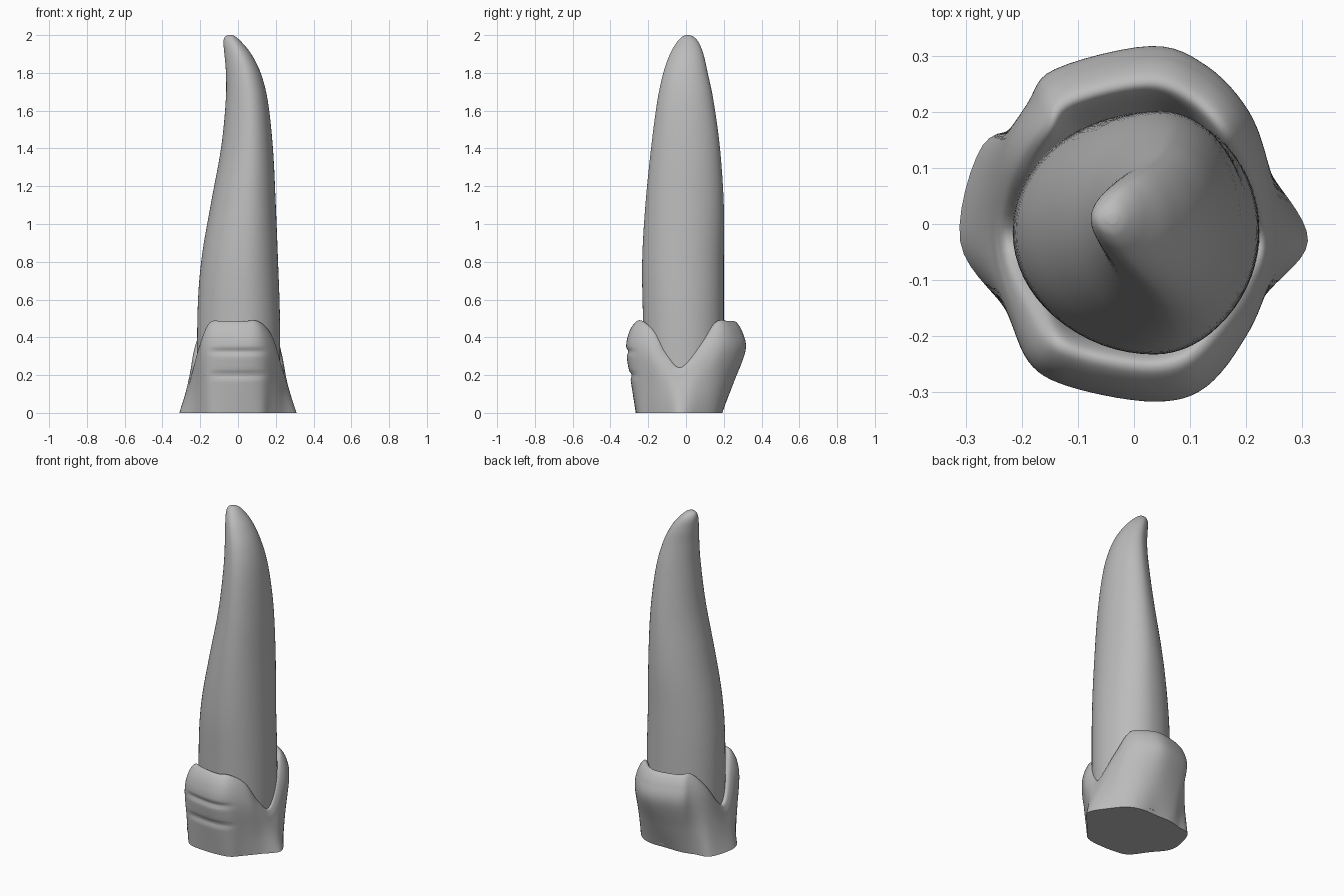
import bpy
import bmesh
from math import cos, sin, pi, exp, copysign
from mathutils import Vector

default = bpy.data.objects.get("Cube")
if default:
    bpy.data.objects.remove(default, do_unlink=True)


def make_material(name, color):
    mat = bpy.data.materials.new(name)
    mat.use_nodes = True
    mat.diffuse_color = color
    for node in mat.node_tree.nodes:
        if node.type == 'BSDF_PRINCIPLED':
            node.inputs["Base Color"].default_value = color
            node.inputs["Roughness"].default_value = 0.6
    return mat


def spline(points, steps, closed=False):
    """Smooth curve passing through every given point."""
    n = len(points)

    def get(i):
        return points[i % n] if closed else points[max(0, min(n - 1, i))]

    result = []
    for i in range(n if closed else n - 1):
        a, b, c, d = (get(i + k) for k in (-1, 0, 1, 2))
        for s in range(steps):
            t = s / steps
            m0, m1 = (c - a) / 2, (d - b) / 2
            result.append(b * (2*t**3 - 3*t**2 + 1) + m0 * (t**3 - 2*t**2 + t)
                          + c * (3*t**2 - 2*t**3) + m1 * (t**3 - t**2))
    if not closed:
        result.append(points[-1])
    return result


def loft(name, rings, material, angle):
    """Skin closed rings of equal size and cap both ends."""
    bm = bmesh.new()
    loops = [[bm.verts.new(p) for p in ring] for ring in rings]
    n = len(loops[0])
    for low, high in zip(loops, loops[1:]):
        for i in range(n):
            j = (i + 1) % n
            bm.faces.new((low[i], low[j], high[j], high[i]))
    bm.faces.new(loops[0][::-1])
    bm.faces.new(loops[-1])
    bmesh.ops.recalc_face_normals(bm, faces=bm.faces)
    mesh = bpy.data.meshes.new(name)
    bm.to_mesh(mesh)
    bm.free()
    obj = bpy.data.objects.new(name, mesh)
    bpy.context.collection.objects.link(obj)
    mesh.materials.append(material)
    bpy.ops.object.select_all(action='DESELECT')
    obj.select_set(True)
    bpy.context.view_layer.objects.active = obj
    bpy.ops.object.shade_smooth_by_angle(angle=angle)
    return obj


grey = make_material("plain grey", (0.5, 0.5, 0.5, 1))

# Curved horn: height, then the left, right, front and back limits
limits = [
    (0.02, -.215, .225, -.22, .2), (0.5, -.215, .222, -.228, .2),
    (0.8, -.195, .212, -.232, .2), (1.1, -.145, .2, -.215, .2),
    (1.4, -.09, .185, -.185, .18), (1.65, -.065, .158, -.152, .146),
    (1.8, -.064, .12, -.12, .115), (1.9, -.072, .07, -.085, .092),
    (1.96, -.077, .022, -.05, .068), (1.99, -.07, -.01, -.022, .042),
    (2.0, -.05, -.03, 0, .02),
]
SIDES = 64


def horn_ring(z, left, right, front, back):
    cx = left + 0.57 * (right - left)
    cy = (front + back) / 2
    tip = max(0, min(1, (z - 1) / 0.8))
    ring = []
    for i in range(SIDES):
        a = 2 * pi * i / SIDES
        c, s = cos(a), sin(a)
        # The hollow side grows flatter towards the tip
        power = 1 + 0.3 * tip if c < 0 else 1
        reach = right - cx if c > 0 else cx - left
        ring.append((cx + reach * copysign(abs(c) ** power, c),
                     cy + (back - front) / 2 * s, z))
    return ring


horn_curve = spline([Vector(row) for row in limits], 6)
loft("horn", [horn_ring(*row) for row in horn_curve], grey, 0.9)

# Gripping base: outline of the foot and of the widest part, anticlockwise
foot = [(.31, -.03), (.25, .08), (.18, .16), (.1, .19), (0, .19), (-.1, .19),
        (-.18, .17), (-.27, .14), (-.31, -.03), (-.23, -.15), (-.16, -.24),
        (-.08, -.262), (.03, -.265), (.12, -.25), (.17, -.2), (.24, -.12)]
waist = [(.258, -.03), (.24, .1), (.205, .2), (.13, .28), (.03, .315),
         (-.14, .275), (-.19, .215), (-.24, .12), (-.258, -.03), (-.22, -.17),
         (-.18, -.255), (-.1, -.295), (.04, -.317), (.13, -.29), (.2, -.2),
         (.235, -.12)]


def grip_column(f, w):
    """Profile from the foot, over the rim and down behind it."""
    f, w = Vector((*f, 0)), Vector((*w, 0))
    t = min(1, abs(w.y + .03) / .25)
    top = .24 + .245 * t * t * (3 - 2 * t)
    rows = [(f, 0), (f.lerp(w, .5), .33), (w, .68), (w * .95, .88),
            (w * (.88 - .06 * t), 1), (w * .72, .93), (w * .62, .6)]
    return [p + Vector((0, 0, top * h)) for p, h in rows]


def groove(p):
    """Press two shallow finger creases into the front."""
    if p.y < -.2:
        fade = max(0, 1 - (abs(p.x) / .16) ** 4)
        for height in (.2, .325):
            p.y += .012 * fade * exp(-((p.z - height) / .014) ** 2)
    return p


columns = [spline(grip_column(f, w), 12) for f, w in zip(foot, waist)]
rings = [[groove(p) for p in spline(list(row), 6, closed=True)]
         for row in zip(*columns)]
loft("gripping_base", rings, grey, 0.9)
